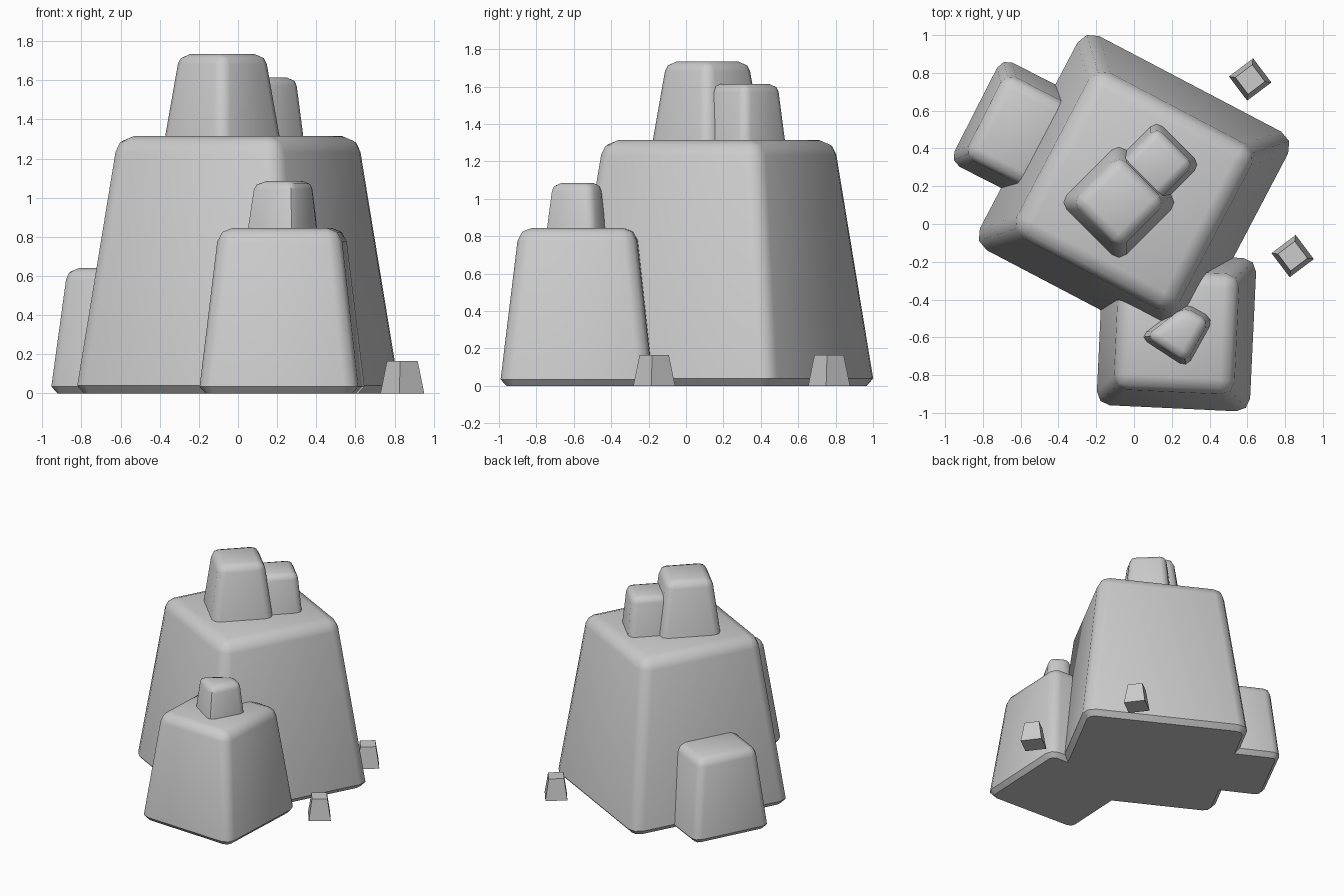
import bpy
import bmesh
import math
from mathutils import Vector

if "Cube" in bpy.data.objects:
    bpy.data.objects.remove(bpy.data.objects["Cube"], do_unlink=True)

stone = bpy.data.materials.new("grey_stone")
stone.use_nodes = True
grey = (0.6, 0.6, 0.6, 1.0)
stone.diffuse_color = grey
stone.node_tree.nodes["Principled BSDF"].inputs["Base Color"].default_value = grey


def square(cx, cy, half_w, half_d, degrees):
    """Corners of a turned rectangle, counter-clockwise."""
    a = math.radians(degrees)
    u = Vector((math.cos(a), math.sin(a))) * half_w
    v = Vector((-math.sin(a), math.cos(a))) * half_d
    c = Vector((cx, cy))
    return [c - u - v, c + u - v, c + u + v, c - u + v]


def rock(name, corners, bottom, top, taper, round_size=0, foot=0):
    """Tapered block with rounded upper edges and a small chamfer at the foot."""
    corners = [Vector(c) for c in corners]
    centre = sum(corners, Vector((0, 0))) / 4
    bm = bmesh.new()
    low = [bm.verts.new((*c, bottom)) for c in corners]
    high = [bm.verts.new((*(centre + (c - centre) * taper), top)) for c in corners]
    bm.faces.new(low[::-1])
    bm.faces.new(high)
    for i in range(4):
        j = (i + 1) % 4
        bm.faces.new((low[i], low[j], high[j], high[i]))

    def is_foot(edge):
        return all(abs(v.co.z - bottom) < 1e-4 for v in edge.verts)

    if round_size:
        bmesh.ops.bevel(bm, geom=[e for e in bm.edges if not is_foot(e)],
                        offset=round_size, segments=2, profile=0.5, affect='EDGES')
    if foot:
        bmesh.ops.bevel(bm, geom=[e for e in bm.edges if is_foot(e)],
                        offset=foot, segments=1, affect='EDGES')
    bmesh.ops.recalc_face_normals(bm, faces=bm.faces[:])
    mesh = bpy.data.meshes.new(name)
    bm.to_mesh(mesh)
    bm.free()
    mesh.materials.append(stone)
    obj = bpy.data.objects.new(name, mesh)
    bpy.context.collection.objects.link(obj)
    if round_size:
        bpy.ops.object.select_all(action='DESELECT')
        obj.select_set(True)
        bpy.context.view_layer.objects.active = obj
        bpy.ops.object.shade_smooth_by_angle(angle=math.radians(47))
    return obj


# Large boulder and the two blocks on its top
rock("main_boulder", square(0, 0.175, 0.635, 0.645, -27.7), 0, 1.315, 0.75, 0.085, 0.04)
rock("tall_top_block", square(-0.08, 0.115, 0.237, 0.237, 45), 1.2, 1.735, 0.72, 0.055)
rock("short_top_block", square(0.12, 0.315, 0.175, 0.175, 45), 1.2, 1.615, 0.78, 0.045)

# Front boulder and its small cap
rock("front_boulder", square(0.225, -0.57, 0.41, 0.41, -2.7), 0, 0.845, 0.76, 0.07, 0.035)
rock("front_cap", [(0.02, -0.6), (0.28, -0.77), (0.43, -0.5), (0.27, -0.41)],
     0.78, 1.085, 0.8, 0.045)

# Low boulder leaning on the right side
rock("side_boulder", square(-0.6, 0.485, 0.27, 0.313, -27), 0, 0.64, 0.77, 0.06, 0.035)

# Loose pebbles
for name, x, y in (("back_pebble", 0.615, 0.765), ("front_pebble", 0.84, -0.17)):
    rock(name, square(x, y, 0.08, 0.08, 37), 0, 0.165, 0.7)
